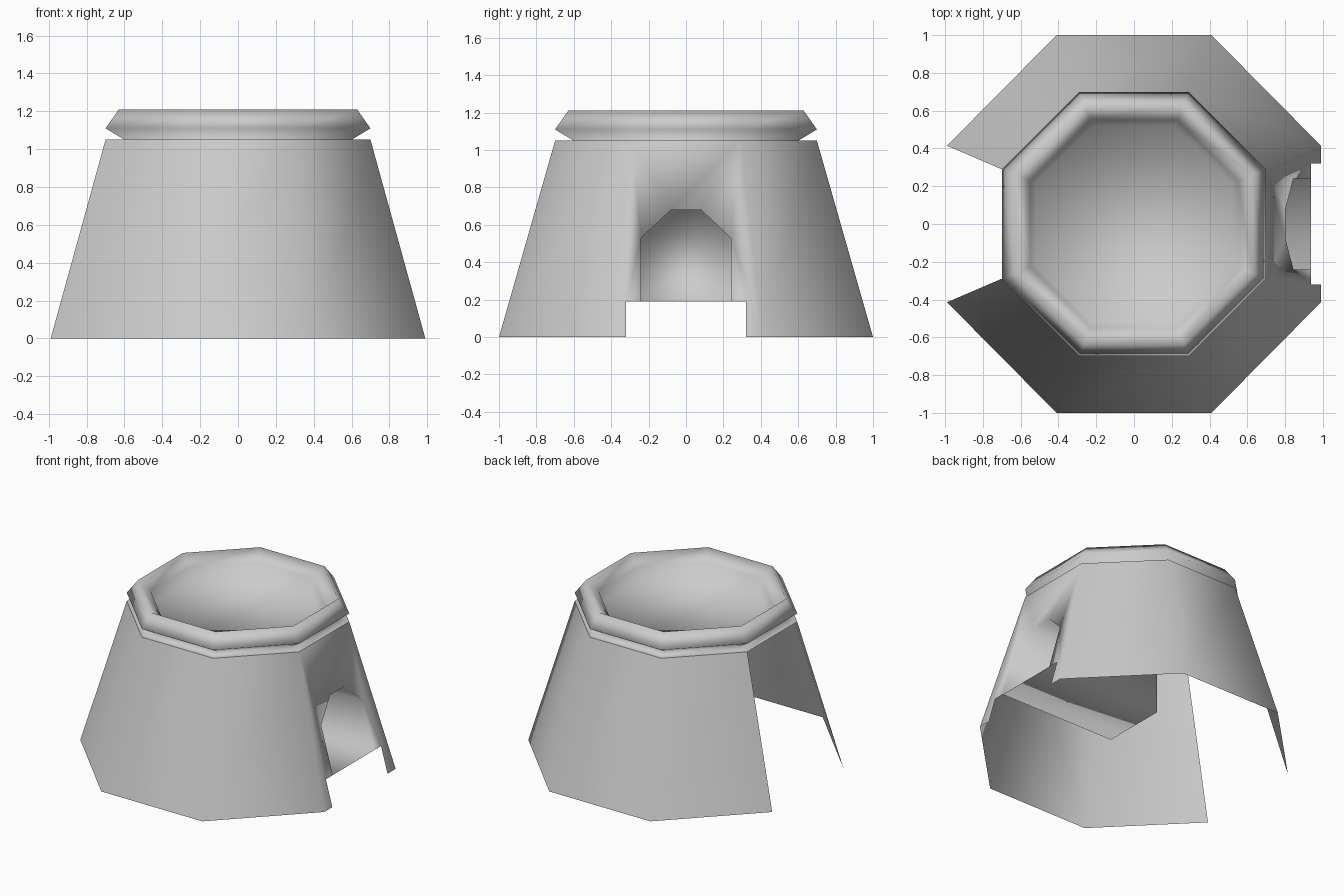
import bpy, bmesh, math

cube = bpy.data.objects.get("Cube")
if cube:
    bpy.data.objects.remove(cube, do_unlink=True)

grey = bpy.data.materials.new("plain_grey")
grey.use_nodes = True
grey.diffuse_color = (0.6, 0.6, 0.6, 1)
grey.node_tree.nodes["Principled BSDF"].inputs["Base Color"].default_value = (0.6, 0.6, 0.6, 1)

BASE, TOP, HEIGHT = 0.99, 0.70, 1.05


def octagon(bm, apothem, z, stretch=1.0):
    """Ring of eight vertices; side 0 lies between corners 7 and 0 and faces +x."""
    r = apothem / math.cos(math.pi / 8)
    ring = []
    for i in range(8):
        a = math.radians(22.5 + 45 * i)
        ring.append(bm.verts.new((r * math.cos(a), r * math.sin(a) * stretch, z)))
    return ring


def finish(bm, name):
    for f in bm.faces:
        f.smooth = True
    mesh = bpy.data.meshes.new(name)
    bm.to_mesh(mesh)
    bm.free()
    mesh.materials.append(grey)
    obj = bpy.data.objects.new(name, mesh)
    bpy.context.collection.objects.link(obj)
    return obj


# Tapered shell: the -x side is left open, the +x side holds the doorway
bm = bmesh.new()
low = octagon(bm, BASE, 0, 1.01)
high = octagon(bm, TOP, HEIGHT)
for i in range(7):
    if i != 3:
        bm.faces.new((low[i], low[i + 1], high[i + 1], high[i]))


def on_wall(y, z):
    return bm.verts.new((BASE + (TOP - BASE) * z / HEIGHT, y, z))


# Doorway outline: wide notch at the foot, arch above it
arch_half = [(0.24, 0.19), (0.24, 0.53), (0.08, 0.68)]
arch = arch_half + [(-y, z) for y, z in reversed(arch_half)]
mouth = [on_wall(y, z) for y, z in arch]
notch_l = [on_wall(0.32, 0), on_wall(0.32, 0.19)]
notch_r = [on_wall(-0.32, 0.19), on_wall(-0.32, 0)]
half = len(mouth) // 2
crown = mouth[half - 1:half + 1]
bm.faces.new((low[0], high[0], crown[0], mouth[1], mouth[0], notch_l[1], notch_l[0]))
bm.faces.new((high[7], low[7], notch_r[1], notch_r[0], mouth[5], mouth[4], crown[1]))
bm.faces.new((high[0], high[7], crown[1], crown[0]))

# Arched tunnel with floor and back wall
back = [bm.verts.new((0, y, z)) for y, z in arch]
for i in range(len(arch)):
    j = (i + 1) % len(arch)
    bm.faces.new((mouth[i], mouth[j], back[j], back[i]))
bm.faces.new(back)
finish(bm, "shell_with_doorway")

# Bulging rim, running from the shell's top ledge over into the shallow bowl
bm = bmesh.new()
profile = [(TOP, 1.05), (0.60, 1.05), (0.70, 1.11), (0.63, 1.21), (0.55, 1.14)]
rings = [octagon(bm, r, z) for r, z in profile]
for a, b in zip(rings, rings[1:]):
    for i in range(8):
        j = (i + 1) % 8
        bm.faces.new((a[i], a[j], b[j], b[i]))
floor = octagon(bm, 0.52, 1.06)
for i in range(8):
    j = (i + 1) % 8
    bm.faces.new((rings[-1][i], rings[-1][j], floor[j], floor[i]))
bm.faces.new(floor)
finish(bm, "rim_and_bowl")
